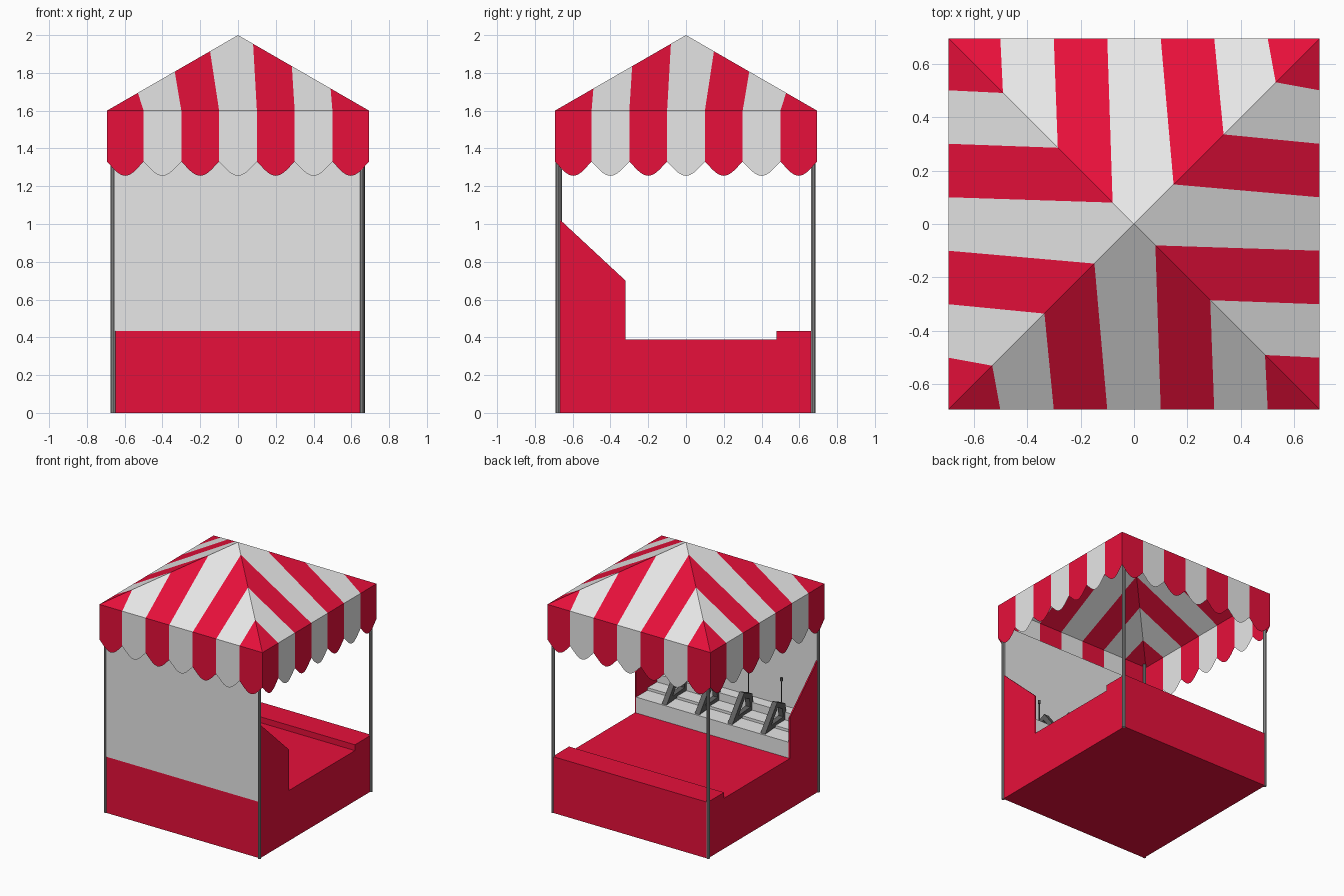
import bpy, bmesh, math
from mathutils import Matrix

if "Cube" in bpy.data.objects:
    bpy.data.objects.remove(bpy.data.objects["Cube"])


def material(name, rgb):
    m = bpy.data.materials.new(name)
    m.diffuse_color = (*rgb, 1)
    m.use_nodes = True
    m.node_tree.nodes["Principled BSDF"].inputs["Base Color"].default_value = m.diffuse_color
    return m


RED = material("red", (0.80, 0.005, 0.043))
PALE = material("pale_grey", (0.80, 0.80, 0.80))
METAL = material("post_grey", (0.35, 0.35, 0.35))
DARK = material("dark_grey", (0.12, 0.12, 0.12))


def finish(name, bm, *mats):
    mesh = bpy.data.meshes.new(name)
    bm.to_mesh(mesh)
    bm.free()
    ob = bpy.data.objects.new(name, mesh)
    bpy.context.collection.objects.link(ob)
    for m in mats:
        mesh.materials.append(m)
    return ob


def extrude_yz(name, profile, x0, x1, mat):
    """Solid with a y-z outline, running from x0 to x1."""
    bm = bmesh.new()
    face = bm.faces.new([bm.verts.new((x0, y, z)) for y, z in profile])
    out = bmesh.ops.extrude_face_region(bm, geom=[face])
    moved = [v for v in out["geom"] if isinstance(v, bmesh.types.BMVert)]
    bmesh.ops.translate(bm, verts=moved, vec=(x1 - x0, 0, 0))
    bmesh.ops.recalc_face_normals(bm, faces=bm.faces)
    return finish(name, bm, mat)


def rect(y0, y1, z0, z1):
    return [(y0, z0), (y1, z0), (y1, z1), (y0, z1)]


def cylinder(name, x, y, z0, z1, r, sides, mat):
    bm = bmesh.new()
    bmesh.ops.create_cone(bm, cap_ends=True, segments=sides, radius1=r, radius2=r,
                          depth=z1 - z0,
                          matrix=Matrix.Translation((x, y, (z0 + z1) / 2)))
    return finish(name, bm, mat)


# Red base: floor block with raised counter lip
extrude_yz("base", [(-.675, 0), (.68, 0), (.68, .433), (.48, .433), (.48, .388),
                    (-.64, .388), (-.64, .433), (-.675, .433)], -.66, .66, RED)

# Sloped side walls
for side, name in ((1, "right"), (-1, "left")):
    extrude_yz(name + "_wall", [(-.675, .388), (-.32, .388), (-.32, .70), (-.675, 1.03)],
               side * .65, side * .66, RED)

# Pale board and stepped shelf
extrude_yz("board", rect(-.677, -.66, .433, 1.43), -.658, .658, PALE)
extrude_yz("shelf", [(-.66, .388), (-.322, .388), (-.322, .51), (-.46, .51),
                     (-.46, .53), (-.575, .53), (-.575, .59), (-.66, .59)],
           -.65, .65, PALE)

# Corner posts
for name, x, y in (("front_left_post", -.659, -.668), ("front_right_post", .658, -.678),
                   ("back_left_post", -.662, .673), ("back_right_post", .66, .673)):
    cylinder(name, x, y, 0, 1.6, .0125, 10, METAL)


# Four game stands: tilted frame with a rod and knob
def frame(name, x):
    outer = [(-.335, .51), (-.48, .70), (-.58, .655), (-.60, .53)]
    cy = sum(p[0] for p in outer) / 4
    cz = sum(p[1] for p in outer) / 4
    inner = [(cy + (y - cy) * .55, cz + (z - cz) * .55) for y, z in outer]
    bm = bmesh.new()
    rings = [[bm.verts.new((x + dx, y, z)) for y, z in loop]
             for loop, dx in ((outer, -.02), (outer, .02), (inner, .02), (inner, -.02))]
    for a in range(4):
        p, q = rings[a], rings[(a + 1) % 4]
        for i in range(4):
            j = (i + 1) % 4
            bm.faces.new((p[i], p[j], q[j], q[i]))
    bmesh.ops.recalc_face_normals(bm, faces=bm.faces)
    finish(name, bm, DARK)


for i in range(4):
    x = -.42 + .28 * i
    frame(f"game_frame_{i + 1}", x)
    cylinder(f"rod_{i + 1}", x, -.56, .60, .84, .004, 6, DARK)
    cylinder(f"knob_{i + 1}", x, -.56, .83, .855, .010, 6, DARK)

# Striped canopy: slanted stripes meeting at the hips, scalloped valance below
R, EAVE, TOP = .694, 1.6, 2.0
BASE = [-R, -.5, -.3, -.1, .1, .3, .5, R]
HIP = [-R, -.53, -.335, -.148, .08, .285, .49, R]

roof, valance = bmesh.new(), bmesh.new()
for k in range(4):
    turn = Matrix.Rotation(k * math.pi / 2, 4, "Z")
    flip = 1 if k % 2 == 0 else -1

    def add(bm, pts, stripe):
        pts = pts if flip == 1 else pts[::-1]
        f = bm.faces.new([bm.verts.new(turn @ Matrix.Translation((flip * u, y, z)).translation)
                          for u, y, z in pts])
        f.material_index = stripe % 2

    def hip(h):
        return (h, -abs(h), TOP - (TOP - EAVE) * abs(h) / R)

    for i in range(7):
        a, b = BASE[i], BASE[i + 1]
        pts = [(a, -R, EAVE), (b, -R, EAVE)]
        if i < 6:
            pts.append(hip(HIP[i + 1]))
        if i == 3:
            pts.append((0, 0, TOP))
        if i > 0:
            pts.append(hip(HIP[i]))
        add(roof, pts, i)
        n = 10
        drop = [(a + (b - a) * t / n, -R, 1.33 - .075 * math.sin(math.pi * t / n) ** 1.1)
                for t in range(n + 1)]
        add(valance, drop + [(b, -R, EAVE), (a, -R, EAVE)], i)

for name, bm in (("roof", roof), ("valance", valance)):
    bmesh.ops.remove_doubles(bm, verts=bm.verts, dist=.0005)
    finish(name, bm, RED, PALE)
